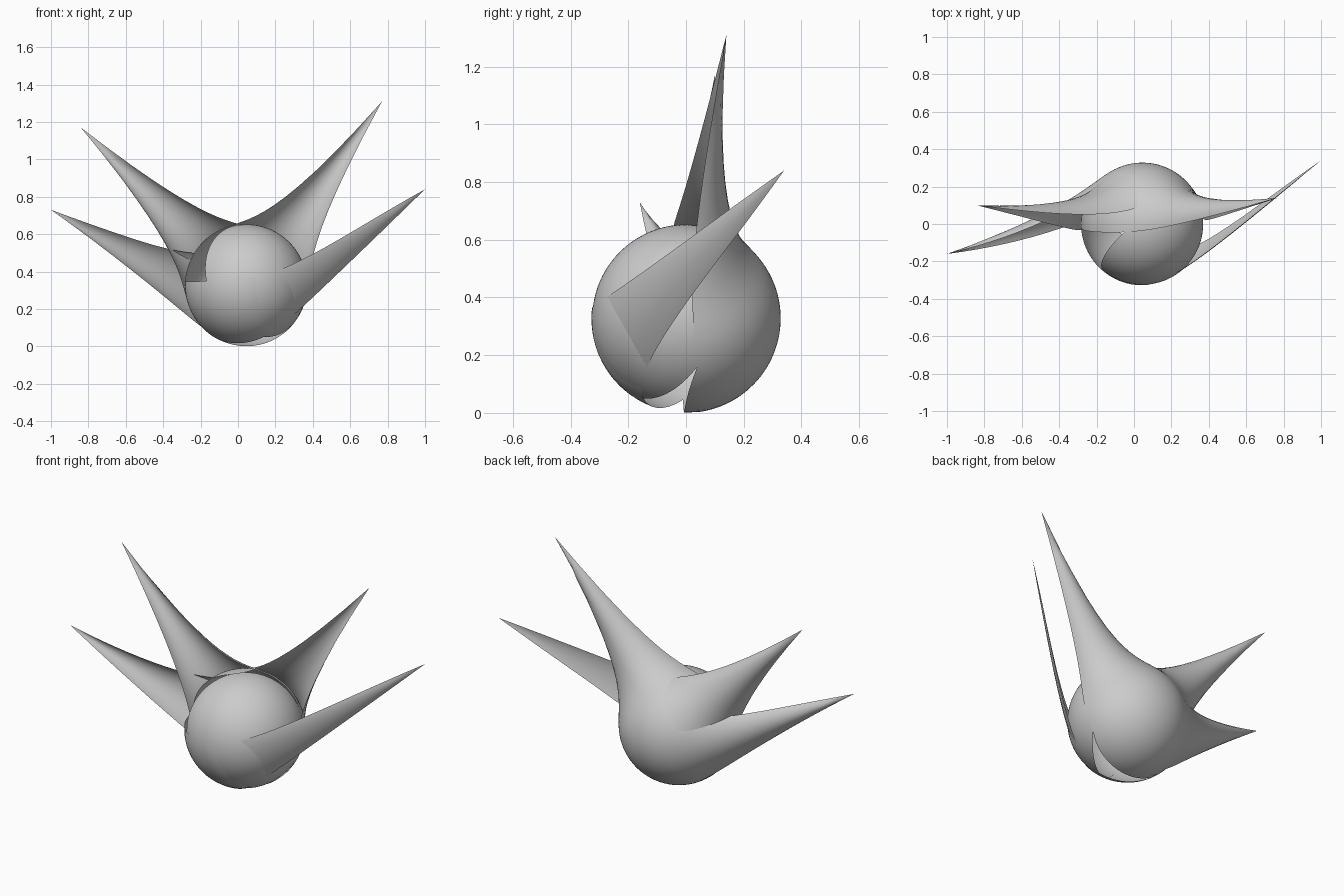
import bpy, math
from mathutils import Vector

if "Cube" in bpy.data.objects:
    bpy.data.objects.remove(bpy.data.objects["Cube"])

C = Vector((0.045, 0.0, 0.328))   # common ball centre
R = 0.328


def petal(name, axis, point=None, tip=None, wide=90, long=90, power=4.0, reach=72, r=R):
    """Ball-shaped cap about axis; the rim spot nearest 'point' is drawn out into a spike at tip."""
    a = Vector(axis).normalized()
    p = Vector(point) if point else Vector((0, 0, 1))
    p = (p - a * p.dot(a)).normalized()
    n = a.cross(p)
    segs, rings = 80, 24
    la, wa = math.radians(long), math.radians(wide)

    def on_ball(x, y):
        ang = math.hypot(x, y)
        if ang < 1e-6:
            return a.copy()
        return a * math.cos(ang) + (p * x + n * y) / ang * math.sin(ang)

    root = on_ball(la, 0)
    pull = (Vector(tip) - C - root * r) if tip else Vector()
    verts, faces = [], []

    def place(q):
        ang = root.angle(q, 0.0)
        w = max(0.0, 1 - ang / math.radians(reach)) ** power
        verts.append(C + q * r + pull * w)

    place(a)
    for i in range(1, rings + 1):
        for j in range(segs):
            t = 2 * math.pi * j / segs
            place(on_ball(la * i / rings * math.cos(t), wa * i / rings * math.sin(t)))
    for j in range(segs):
        k = (j + 1) % segs
        faces.append((0, 1 + j, 1 + k))
        for i in range(rings - 1):
            b = 1 + i * segs
            faces.append((b + j, b + segs + j, b + segs + k, b + k))
    me = bpy.data.meshes.new(name)
    me.from_pydata(verts, [], faces)
    me.polygons.foreach_set("use_smooth", [True] * len(me.polygons))
    ob = bpy.data.objects.new(name, me)
    bpy.context.collection.objects.link(ob)
    return ob


# back shell with the tall right spike
petal("back_right_petal", (-0.07, 1, 0.12), (0.64, 0, 0.77), (0.77, 0.14, 1.31))
# back shell with the tall left spike
petal("back_left_petal", (-0.22, 1, -0.15), (-0.75, 0, 0.66), (-0.84, 0.10, 1.17), wide=78, r=R * 0.996)
# low left spike wrapping the back
petal("low_left_petal", (-0.1, 0.95, -0.3), (-0.95, -0.1, 0.05), (-1.0, -0.16, 0.73), wide=52, power=3.3)
# low right spike wrapping the front
petal("low_right_petal", (-0.35, -0.75, -0.55), (0.88, -0.45, 0.05), (1.0, 0.34, 0.84), wide=38, power=3.3)
# spikeless cap filling the upper right front
petal("front_cap", (0.55, -0.75, 0.3), wide=77, long=77, r=R * 0.99)
